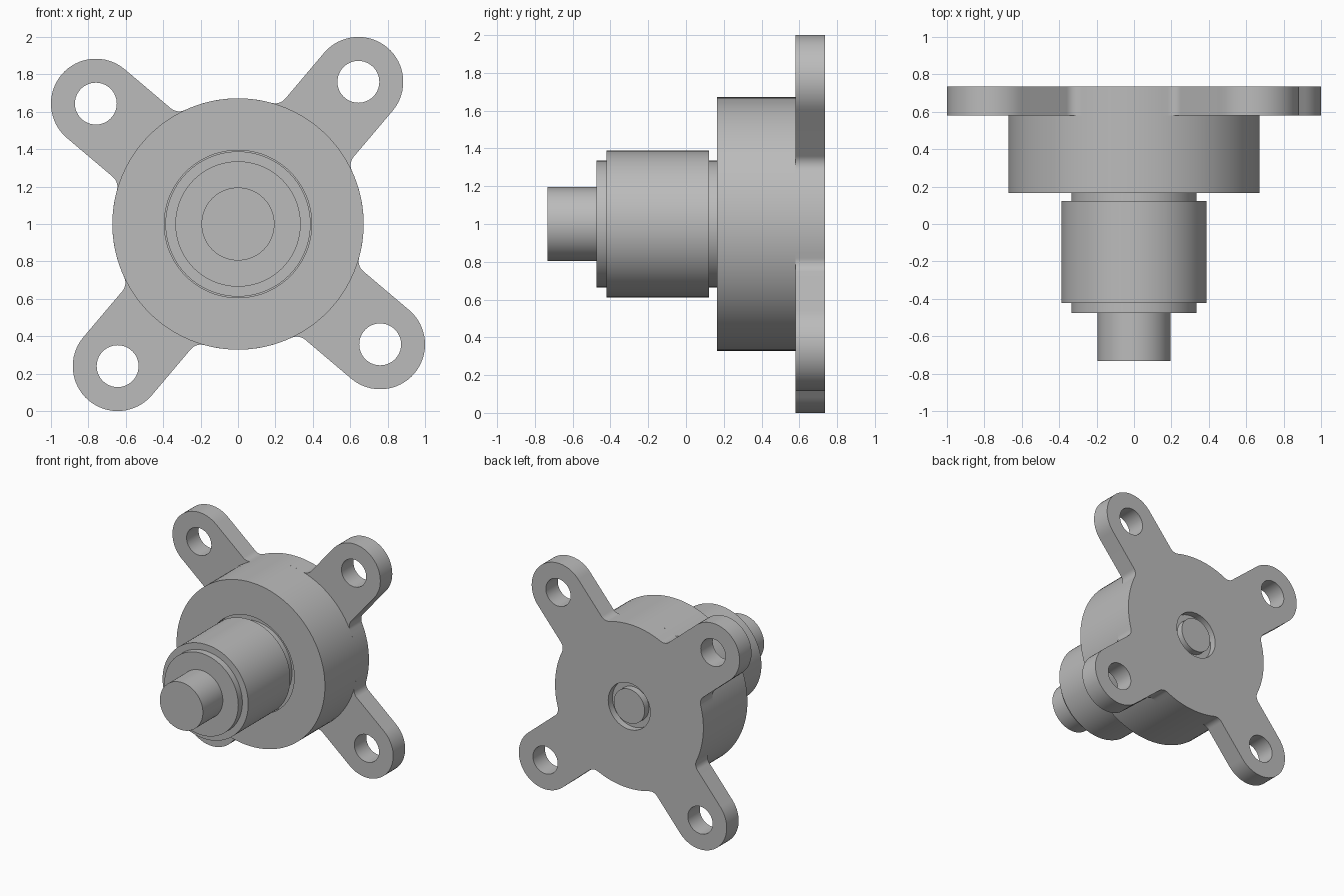
import bpy, bmesh
from math import sin, cos, pi, radians, sqrt, atan2

if "Cube" in bpy.data.objects:
    bpy.data.objects.remove(bpy.data.objects["Cube"])

CZ = 1.0            # height of the main axis
SEG = 96

steel = bpy.data.materials.new("grey metal")
steel.diffuse_color = (0.5, 0.5, 0.5, 1)
steel.use_nodes = True
steel.node_tree.nodes["Principled BSDF"].inputs["Base Color"].default_value = steel.diffuse_color


def finish(ob):
    ob.data.materials.clear()
    ob.data.materials.append(steel)
    bpy.ops.object.select_all(action='DESELECT')
    ob.select_set(True)
    bpy.context.view_layer.objects.active = ob
    bpy.ops.object.shade_smooth_by_angle(angle=radians(30))


def lathe(name, profile):
    """Spin (radius, y) points around the y axis; radius 0 closes an end."""
    bm = bmesh.new()
    verts = [bm.verts.new((r, y, 0)) for r, y in profile]
    edges = [bm.edges.new(p) for p in zip(verts, verts[1:])]
    bmesh.ops.spin(bm, geom=verts + edges, cent=(0, 0, 0), axis=(0, 1, 0),
                   angle=2 * pi, steps=SEG, use_duplicate=False)
    bmesh.ops.remove_doubles(bm, verts=bm.verts, dist=1e-4)
    bmesh.ops.recalc_face_normals(bm, faces=bm.faces)
    me = bpy.data.meshes.new(name)
    bm.to_mesh(me)
    bm.free()
    ob = bpy.data.objects.new(name, me)
    ob.location.z = CZ
    bpy.context.collection.objects.link(ob)
    finish(ob)


def arc(cx, cy, r, a0, a1, n):
    return [(cx + r * cos(a0 + (a1 - a0) * i / n),
             cy + r * sin(a0 + (a1 - a0) * i / n)) for i in range(n + 1)]


# Flange outline: one arm with root fillets, repeated four times
R, REACH, W, F = 0.672, 0.996, 0.24, 0.07
FIRST = radians(49.75)
fu = sqrt((R + F) ** 2 - (W + F) ** 2)      # fillet centre along the arm
fa = atan2(W + F, fu)                       # its angle off the arm axis
arm = arc(fu, -W - F, F, pi - fa, pi / 2, 8)
arm += arc(REACH, 0, W, -pi / 2, pi / 2, 32)
arm += arc(fu, W + F, F, -pi / 2, -pi + fa, 8)
arm += arc(0, 0, R, fa, pi / 2 - fa, 16)[1:-1]

outline, loops = [], []
for k in range(4):
    a = FIRST + k * pi / 2
    outline += [(u * cos(a) - v * sin(a), u * sin(a) + v * cos(a)) for u, v in arm]
    loops.append(arc(REACH * cos(a), REACH * sin(a), 0.112, 0, 2 * pi, 48)[:-1])
loops += [outline, arc(0, 0, 0.19, 0, 2 * pi, SEG)[:-1]]

cu = bpy.data.curves.new("mounting_flange", 'CURVE')
cu.dimensions = '2D'
cu.fill_mode = 'BOTH'
cu.extrude = 0.0775
for pts in loops:
    sp = cu.splines.new('POLY')
    sp.points.add(len(pts) - 1)
    for p, (x, y) in zip(sp.points, pts):
        p.co = (x, y, 0, 1)
    sp.use_cyclic_u = True
flange = bpy.data.objects.new("mounting_flange", cu)
flange.location = (0, 0.6575, CZ)
flange.rotation_euler.x = pi / 2
bpy.context.collection.objects.link(flange)
bpy.context.view_layer.objects.active = flange
flange.select_set(True)
bpy.ops.object.convert(target='MESH')
finish(bpy.context.view_layer.objects.active)

# Boss with a shallow recess around the neck
lathe("boss", [(0.33, 0.22), (0.394, 0.22), (0.394, 0.165), (R, 0.165), (R, 0.58)])
# Stepped shaft: stub, collar, sleeve and neck
lathe("stepped_shaft", [(0, -0.733), (0.195, -0.733), (0.195, -0.475), (0.335, -0.475),
                        (0.335, -0.422), (0.388, -0.422), (0.388, 0.122),
                        (0.335, 0.122), (0.335, 0.225)])
# Shaft end in the back of the flange, with a groove around it
lathe("rear_shaft_end", [(0, 0.735), (0.14, 0.735), (0.14, 0.68), (0.192, 0.68)])
